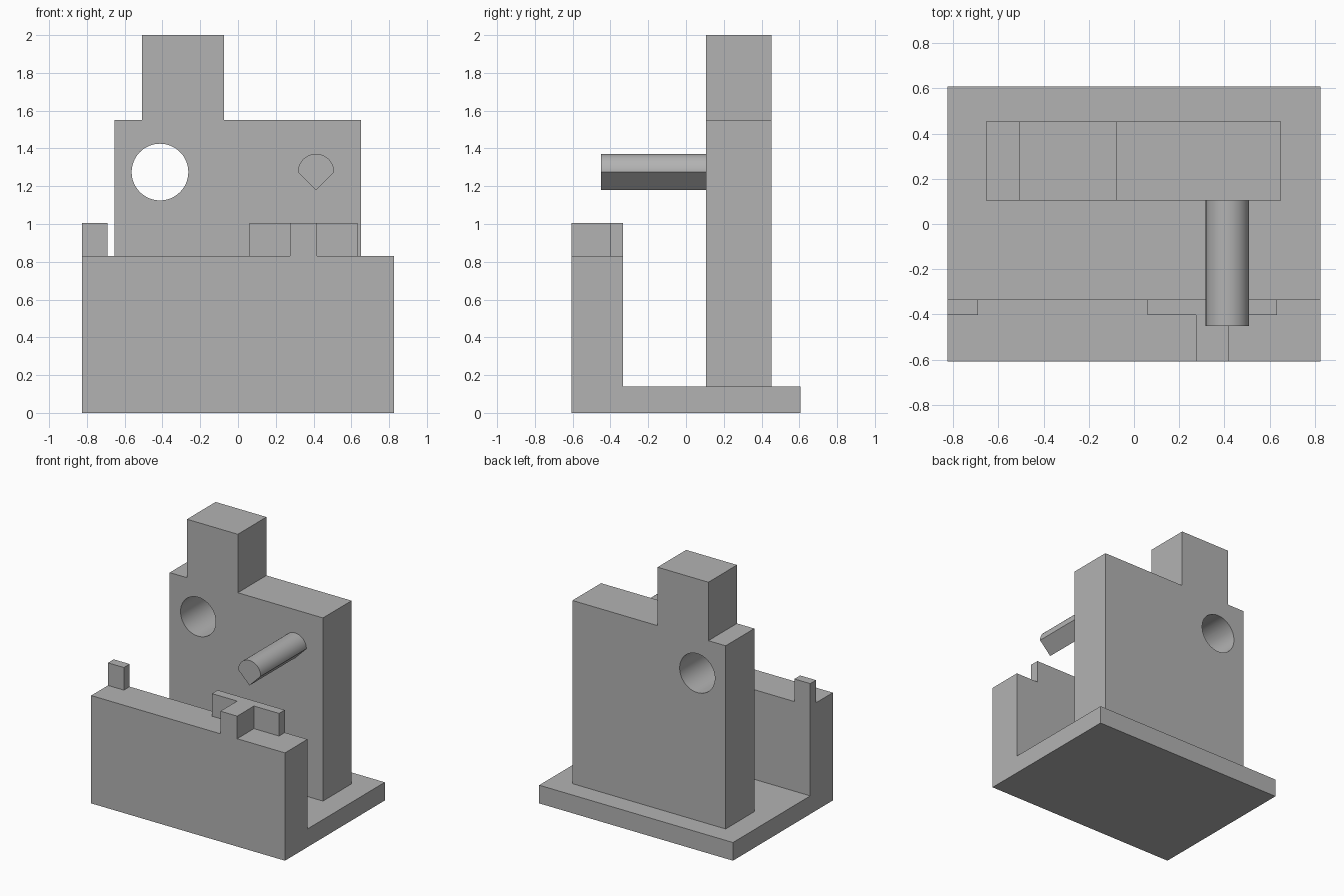
import bpy, bmesh, math
from mathutils import Vector

cube = bpy.data.objects.get("Cube")
if cube:
    bpy.data.objects.remove(cube, do_unlink=True)

grey = bpy.data.materials.new("plain_grey")
grey.use_nodes = True
grey.diffuse_color = (0.45, 0.45, 0.45, 1)
grey.node_tree.nodes["Principled BSDF"].inputs["Base Color"].default_value = grey.diffuse_color


def prism(name, profile, axis, lo, hi):
    """Extrude a closed 2D profile along an axis; the profile uses the other two axes in order."""
    bm = bmesh.new()
    verts = []
    for a, b in profile:
        co = [a, b]
        co.insert(axis, lo)
        verts.append(bm.verts.new(co))
    face = bm.faces.new(verts)
    move = Vector((0, 0, 0))
    move[axis] = hi - lo
    grown = bmesh.ops.extrude_face_region(bm, geom=[face])["geom"]
    bmesh.ops.translate(bm, vec=move, verts=[g for g in grown if isinstance(g, bmesh.types.BMVert)])
    bmesh.ops.recalc_face_normals(bm, faces=bm.faces)
    mesh = bpy.data.meshes.new(name)
    bm.to_mesh(mesh)
    bm.free()
    mesh.materials.append(grey)
    obj = bpy.data.objects.new(name, mesh)
    bpy.context.collection.objects.link(obj)
    return obj


def arc(x, z, radius, sweep, steps):
    return [(x + radius * math.cos(sweep * i / steps), z + radius * math.sin(sweep * i / steps))
            for i in range(steps + 1)]


def smooth(obj):
    bpy.ops.object.select_all(action="DESELECT")
    obj.select_set(True)
    bpy.context.view_layer.objects.active = obj
    bpy.ops.object.shade_smooth_by_angle(angle=math.radians(30))


# Base plate and front wall in one L-shaped section
prism("base_and_front_wall",
      [(-0.607, 0), (0.607, 0), (0.607, 0.14), (-0.333, 0.14), (-0.333, 0.83), (-0.607, 0.83)],
      0, -0.825, 0.825)

# Tall back panel with its raised tab
panel = prism("back_panel",
              [(-0.655, 0.14), (0.65, 0.14), (0.65, 1.55), (-0.075, 1.55),
               (-0.075, 2), (-0.508, 2), (-0.508, 1.55), (-0.655, 1.55)],
              1, 0.105, 0.453)

# Round hole through the panel
cutter = prism("hole_cutter", arc(-0.413, 1.275, 0.15, math.tau, 64)[:-1], 1, 0, 0.6)
cut = panel.modifiers.new("hole", "BOOLEAN")
cut.operation = "DIFFERENCE"
cut.solver = "EXACT"
cut.object = cutter
bpy.context.view_layer.objects.active = panel
bpy.ops.object.modifier_apply(modifier=cut.name)
bpy.data.objects.remove(cutter, do_unlink=True)
smooth(panel)

# Pin with a rounded top and a V-shaped underside
pin = prism("pin", arc(0.413, 1.275, 0.096, math.pi, 32) + [(0.413, 1.179)], 1, -0.45, 0.105)
smooth(pin)

# Raised T-shaped stop and small corner stop on the front wall
prism("t_stop",
      [(0.06, -0.333), (0.06, -0.403), (0.275, -0.403), (0.275, -0.607),
       (0.418, -0.607), (0.418, -0.403), (0.632, -0.403), (0.632, -0.333)],
      2, 0.83, 1.004)
prism("corner_stop",
      [(-0.825, -0.403), (-0.69, -0.403), (-0.69, -0.333), (-0.825, -0.333)],
      2, 0.83, 1.004)
